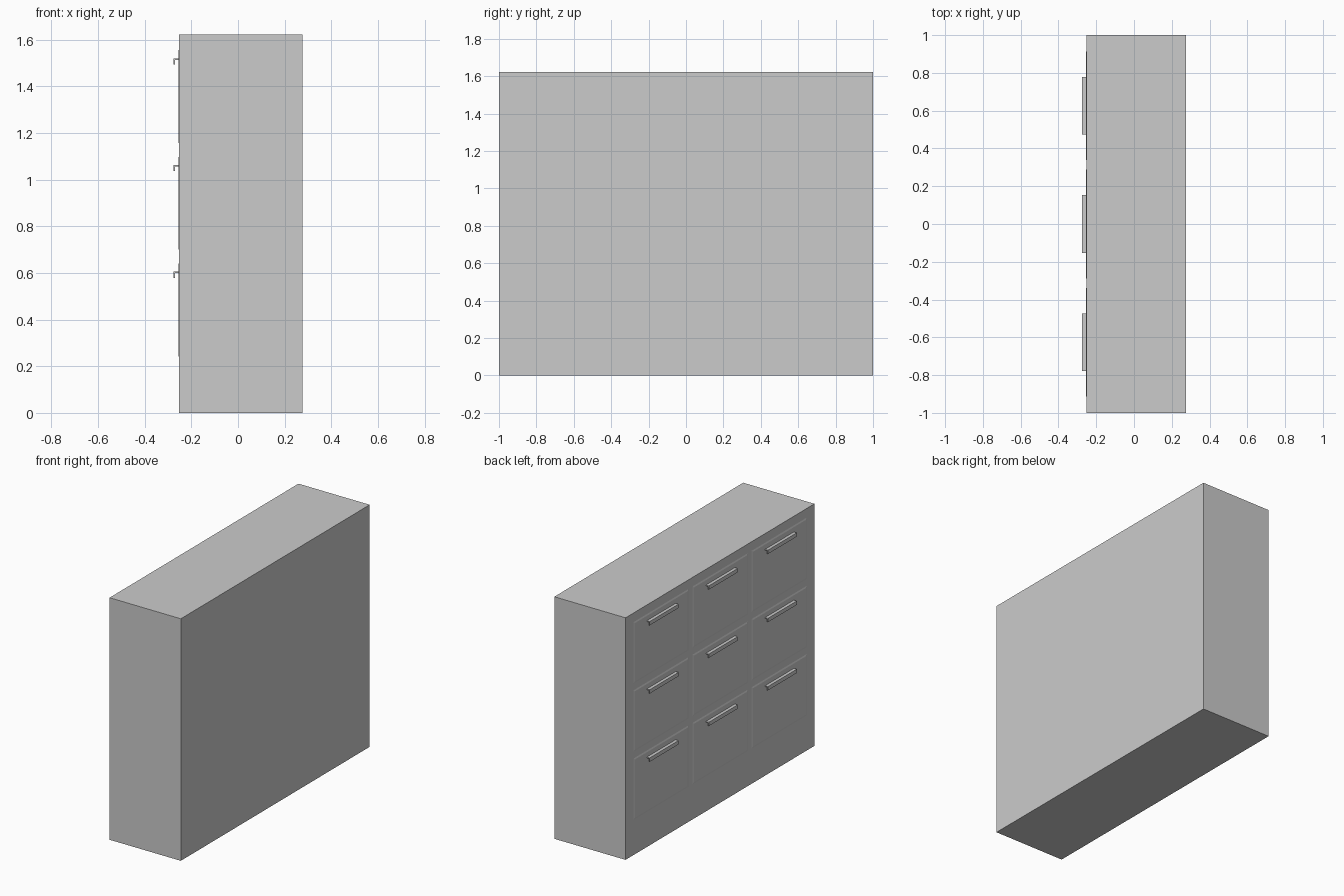
import bpy, bmesh

if "Cube" in bpy.data.objects:
    bpy.data.objects.remove(bpy.data.objects["Cube"])

FRONT = -0.252   # plane of the drawer side, facing -x


def make(name, verts, faces):
    mesh = bpy.data.meshes.new(name)
    mesh.from_pydata(verts, [], faces)
    bm = bmesh.new()
    bm.from_mesh(mesh)
    bmesh.ops.recalc_face_normals(bm, faces=bm.faces)
    bm.to_mesh(mesh)
    bm.free()
    ob = bpy.data.objects.new(name, mesh)
    bpy.context.collection.objects.link(ob)
    return ob


def box(name, x0, x1, y0, y1, z0, z1, inset=0.0):
    # inset narrows the -x face for a chamfered panel
    i = inset
    verts = [(x1, y0, z0), (x1, y1, z0), (x1, y1, z1), (x1, y0, z1),
             (x0, y0 + i, z0 + i), (x0, y1 - i, z0 + i),
             (x0, y1 - i, z1 - i), (x0, y0 + i, z1 - i)]
    faces = [(0, 1, 2, 3), (4, 5, 6, 7), (0, 1, 5, 4),
             (1, 2, 6, 5), (2, 3, 7, 6), (3, 0, 4, 7)]
    return make(name, verts, faces)


def handle(name, y, top):
    # L-shaped pull extruded along y
    t, out, drop = 0.006, -0.276, 0.026
    prof = [(FRONT, top), (out, top), (out, top - drop),
            (out + t, top - drop), (out + t, top - t), (FRONT, top - t)]
    n = len(prof)
    verts = [(x, y + s * 0.153, z) for s in (-1, 1) for x, z in prof]
    faces = [tuple(range(n)), tuple(range(n, 2 * n))]
    faces += [(k, (k + 1) % n, (k + 1) % n + n, k + n) for k in range(n)]
    return make(name, verts, faces)


# Cabinet body
box("cabinet_body", FRONT, 0.276, -1, 1, 0, 1.622)

# Three by three drawers with pulls
for row in range(3):
    z = 0.236 + row * 0.457
    for col in range(3):
        y = (col - 1) * 0.626
        box(f"drawer_front_{row}_{col}", FRONT - 0.003, FRONT,
            y - 0.29, y + 0.29, z, z + 0.411, inset=0.01)
        handle(f"drawer_handle_{row}_{col}", y, z + 0.369)
